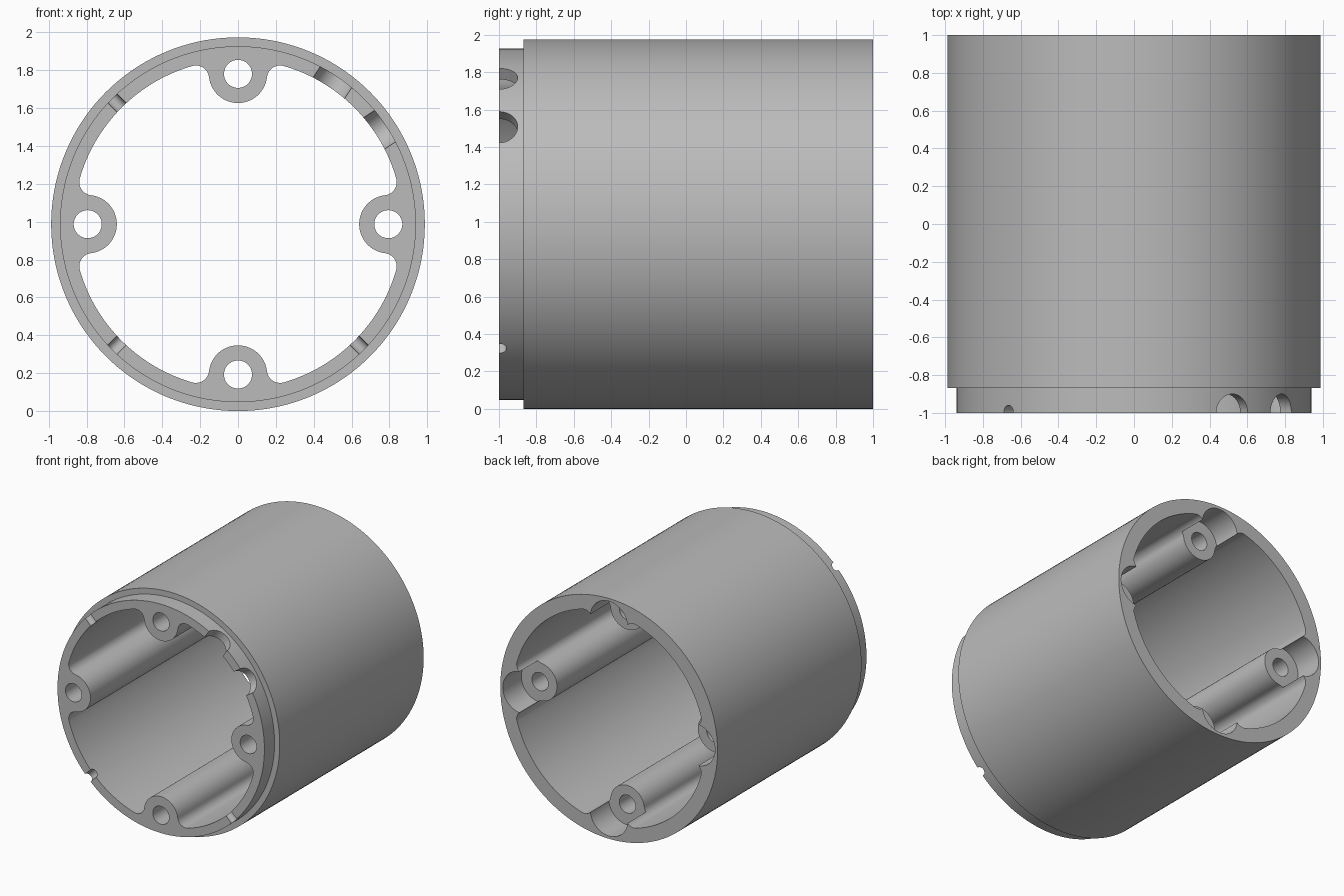
import bpy, bmesh, math
from math import cos, sin, pi, radians

if "Cube" in bpy.data.objects:
    bpy.data.objects.remove(bpy.data.objects["Cube"])

R_OUT, R_LIP, R_IN = 0.987, 0.94, 0.87     # shell, front lip, bore
BOSS_D, BOSS_R, HOLE_R = 0.794, 0.154, 0.074
FILLET, POCKET_R = 0.07, 0.17
LIP_Y, POCKET_Y = -0.868, 0.76

grey = bpy.data.materials.new("plain grey")
grey.use_nodes = True
grey.diffuse_color = (0.5, 0.5, 0.5, 1)
grey.node_tree.nodes["Principled BSDF"].inputs["Base Color"].default_value = grey.diffuse_color


def arc(cx, cz, r, a0, a1, n):
    """Points along an arc, leaving out the last one."""
    return [(cx + r * cos(a0 + (a1 - a0) * i / n),
             cz + r * sin(a0 + (a1 - a0) * i / n)) for i in range(n)]


def loft(name, sections):
    """Solid through outlines with equal point counts, placed along y."""
    bm = bmesh.new()
    rings = [[bm.verts.new((u, y, v + R_OUT)) for u, v in pts] for pts, y in sections]
    n = len(rings[0])
    for a, b in zip(rings, rings[1:]):
        for i in range(n):
            bm.faces.new((a[i], a[(i + 1) % n], b[(i + 1) % n], b[i]))
    bm.faces.new(rings[0])
    bm.faces.new(rings[-1])
    bmesh.ops.recalc_face_normals(bm, faces=bm.faces)
    mesh = bpy.data.meshes.new(name)
    bm.to_mesh(mesh)
    bm.free()
    obj = bpy.data.objects.new(name, mesh)
    bpy.context.collection.objects.link(obj)
    return obj


def rod(name, cx, cz, r, y0, y1, n=48):
    pts = arc(cx, cz, r, 0, 2 * pi, n)
    return loft(name, [(pts, y0), (pts, y1)])


def bore_outline():
    """Bore with four filleted bosses reaching in from the wall."""
    p, q = R_IN - FILLET, BOSS_R + FILLET
    fx = (p * p - q * q + BOSS_D ** 2) / (2 * BOSS_D)
    fz = math.sqrt(p * p - fx * fx)
    phi, alpha = math.atan2(fz, fx), math.atan2(fz, fx - BOSS_D)
    quarter = (arc(fx, -fz, FILLET, -phi, pi - alpha, 10)
               + arc(BOSS_D, 0, BOSS_R, 2 * pi - alpha, alpha, 28)
               + arc(fx, fz, FILLET, alpha - pi, phi, 10)
               + arc(0, 0, R_IN, phi, pi / 2 - phi, 24))
    return [(u * cos(t) - v * sin(t), u * sin(t) + v * cos(t))
            for t in (k * pi / 2 for k in range(4)) for u, v in quarter]


# Outer shell with the stepped lip at the front
lip = arc(0, 0, R_LIP, 0, 2 * pi, 144)
shell = arc(0, 0, R_OUT, 0, 2 * pi, 144)
housing = loft("housing", [(lip, -1), (lip, LIP_Y), (shell, LIP_Y), (shell, 1)])
housing.data.materials.append(grey)

# Bore, boss holes and rear pockets
bore = bore_outline()
cutters = [loft("bore_cutter", [(bore, -1.1), (bore, 1.1)])]
for k in range(4):
    cx, cz = BOSS_D * cos(k * pi / 2), BOSS_D * sin(k * pi / 2)
    cutters.append(rod("pocket_cutter", cx, cz, POCKET_R, POCKET_Y, 1.1, 64))
    cutters.append(rod("hole_cutter", cx, cz, HOLE_R, -1.1, 1.1))

# Radial notches in the front lip: angle, radius, axis position
for angle, r, y in ((135, 0.035, -0.995), (225, 0.035, -0.995), (315, 0.035, -0.995),
                    (33.7, 0.1, -1.0), (56.3, 0.1, -1.0)):
    t = radians(angle)
    bpy.ops.mesh.primitive_cylinder_add(
        vertices=40, radius=r, depth=0.4,
        location=(0.9 * cos(t), y, 0.9 * sin(t) + R_OUT),
        rotation=(0, pi / 2 - t, 0))
    bpy.context.object.name = "notch_cutter"
    cutters.append(bpy.context.object)

# Cut everything, then drop the cutters
for cutter in cutters:
    cutter.hide_render = True
    cut = housing.modifiers.new(cutter.name, "BOOLEAN")
    cut.operation, cut.solver, cut.object = "DIFFERENCE", "EXACT", cutter
bpy.ops.object.select_all(action="DESELECT")
housing.select_set(True)
bpy.context.view_layer.objects.active = housing
for name in [m.name for m in housing.modifiers]:
    bpy.ops.object.modifier_apply(modifier=name)
for cutter in cutters:
    bpy.data.objects.remove(cutter)
bpy.ops.object.shade_smooth_by_angle(angle=radians(30))
